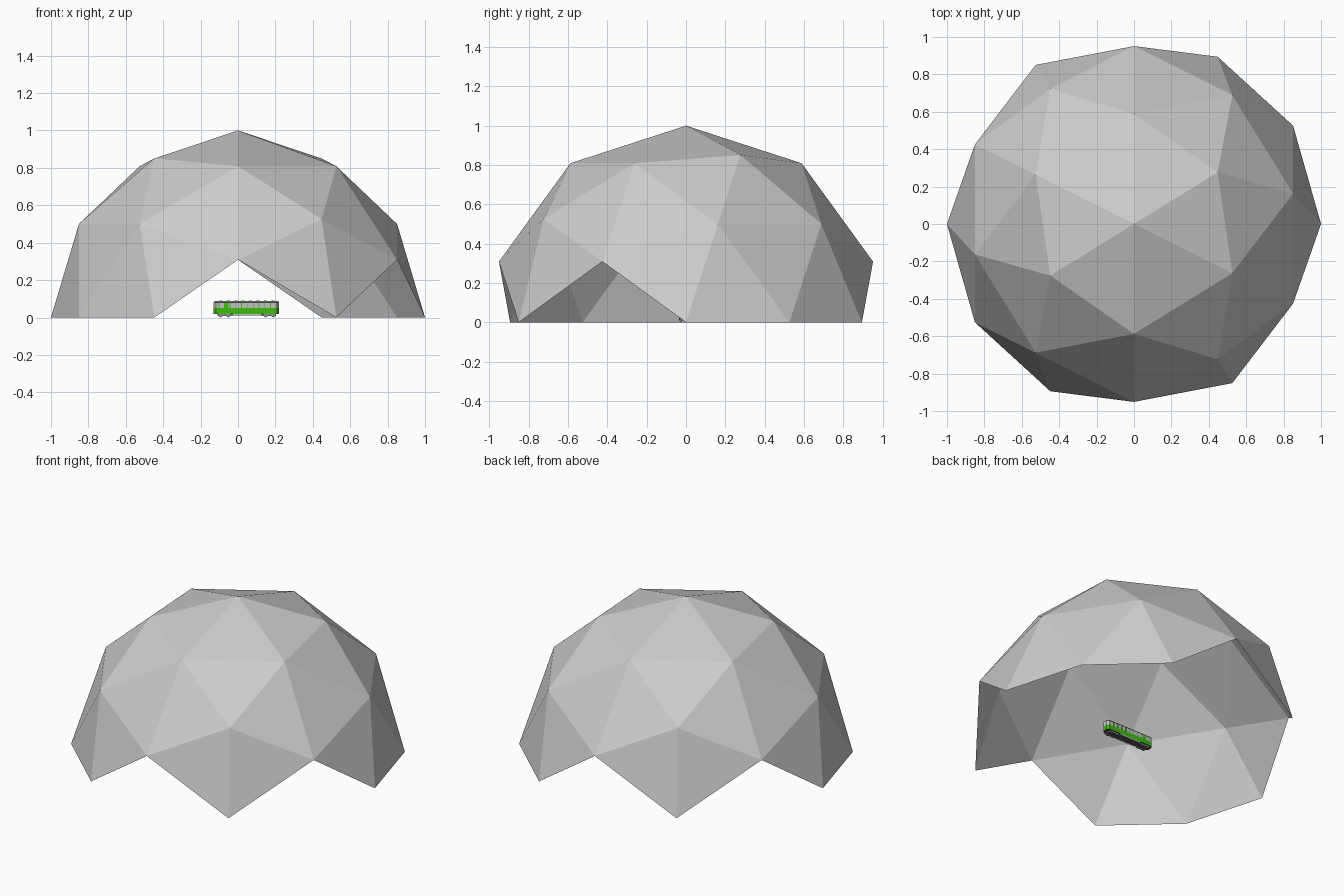
import bpy, bmesh, math
from mathutils import Matrix, Vector

if "Cube" in bpy.data.objects:
    bpy.data.objects.remove(bpy.data.objects["Cube"])


def material(name, rgb):
    m = bpy.data.materials.new(name)
    m.diffuse_color = (*rgb, 1)
    m.use_nodes = True
    m.node_tree.nodes["Principled BSDF"].inputs["Base Color"].default_value = m.diffuse_color
    return m


GREY = material("dome grey", (0.6, 0.6, 0.6))
GREEN = material("leaf green", (0.05, 0.50, 0.005))
LIGHT = material("light grey", (0.55, 0.55, 0.55))
DARK = material("dark grey", (0.09, 0.09, 0.09))
MID = material("mid grey", (0.28, 0.28, 0.28))


def finish(name, bm, mat):
    mesh = bpy.data.meshes.new(name)
    bm.to_mesh(mesh)
    bm.free()
    mesh.materials.append(mat)
    ob = bpy.data.objects.new(name, mesh)
    bpy.context.collection.objects.link(ob)
    return ob


def box(name, x, y, z, mat):
    bm = bmesh.new()
    bmesh.ops.create_cube(bm, size=1)
    for v in bm.verts:
        v.co = Vector([(r[0] + r[1]) / 2 + c * (r[1] - r[0])
                       for r, c in zip((x, y, z), v.co)])
    return finish(name, bm, mat)


def wheel(name, x, y):
    bm = bmesh.new()
    bmesh.ops.create_cone(bm, cap_ends=True, segments=12, radius1=0.0095,
                          radius2=0.0095, depth=0.006,
                          matrix=Matrix.Translation((x, y, 0.0105)) @ Matrix.Rotation(math.pi / 2, 4, 'X'))
    finish(name, bm, MID)


# geodesic dome: icosphere turned edge-up, only whole triangles above ground kept
half = math.atan(2) / 2
bm = bmesh.new()
bmesh.ops.create_icosphere(bm, subdivisions=2, radius=1)
turn = Matrix.Rotation(half, 4, 'Z') @ Matrix.Rotation(-half, 4, 'Y')
bmesh.ops.transform(bm, matrix=turn, verts=bm.verts)
for v in bm.verts:
    v.co.normalize()
low = [v for v in bm.verts if v.co.z < -0.01]
bmesh.ops.delete(bm, geom=low, context='VERTS')
finish("dome", bm, GREY)

# tram body: rounded-plan box, green below and light grey above the sill
X0, X1, Y0, Y1, YC = -0.13, 0.22, -0.035, 0.021, -0.007
bm = bmesh.new()
plan = [(X0 + 0.012, Y0), (X1 - 0.012, Y0), (X1, Y0 + 0.014), (X1, Y1 - 0.014),
        (X1 - 0.012, Y1), (X0 + 0.012, Y1), (X0, Y1 - 0.014), (X0, Y0 + 0.014)]
base = bm.faces.new([bm.verts.new((x, y, 0.02)) for x, y in plan])
for rise in (0.031, 0.029):
    new = bmesh.ops.extrude_face_region(bm, geom=[base])["geom"]
    bmesh.ops.translate(bm, verts=[g for g in new if isinstance(g, bmesh.types.BMVert)],
                        vec=(0, 0, rise))
    old = base
    base = next(g for g in new if isinstance(g, bmesh.types.BMFace))
    if old.is_valid and rise == 0.029:
        bm.faces.remove(old)
bmesh.ops.recalc_face_normals(bm, faces=bm.faces)
body = finish("tram_body", bm, GREEN)
body.data.materials.append(LIGHT)
body.data.materials.append(DARK)
for p in body.data.polygons:
    p.material_index = 2 if p.center.z < 0.025 else 1 if p.center.z > 0.052 else 0

# roof: tapered cap with small ribs
bm = bmesh.new()
lower = [bm.verts.new((x, y, 0.08)) for x, y in plan]
upper = [bm.verts.new((0.045 + (x - 0.045) * 0.97, YC + (y - YC) * 0.6, 0.088)) for x, y in plan]
for i in range(8):
    j = (i + 1) % 8
    bm.faces.new((lower[i], lower[j], upper[j], upper[i]))
bm.faces.new(upper)
finish("tram_roof", bm, MID)
for i in range(8):
    x = X0 + 0.03 + i * 0.04
    box("roof_vent", (x, x + 0.016), (YC - 0.008, YC + 0.008), (0.087, 0.091), LIGHT)

# side details mirrored on both flanks: window posts, door, rail, bogies
for y, s in ((Y0, -1), (Y1, 1)):
    side = sorted((y, y + s * 0.0012))
    for i in range(9):
        x = -0.045 + i * 0.031
        box("window_post", (x, x + 0.004), side, (0.05, 0.08), GREEN)
    box("door", (-0.076, -0.052), side, (0.022, 0.078), GREEN)
    box("front_post", (-0.104, -0.1), side, (0.05, 0.08), GREEN)
    box("window_top_rail", (X0 + 0.012, X1 - 0.012), side, (0.078, 0.081), DARK)
    box("skirt", (-0.03, 0.125), sorted((y, y - s * 0.004)), (0.012, 0.02), LIGHT)
    for cx in (-0.072, 0.168):
        box("bogie_frame", (cx - 0.034, cx + 0.034), sorted((y - s * 0.003, y - s * 0.007)),
            (0.008, 0.018), MID)
        for dx in (-0.02, 0.02):
            wheel("wheel", cx + dx, y - s * 0.010)

# underframe
box("underframe", (-0.11, 0.2), (Y0 + 0.012, Y1 - 0.012), (0.01, 0.021), DARK)
